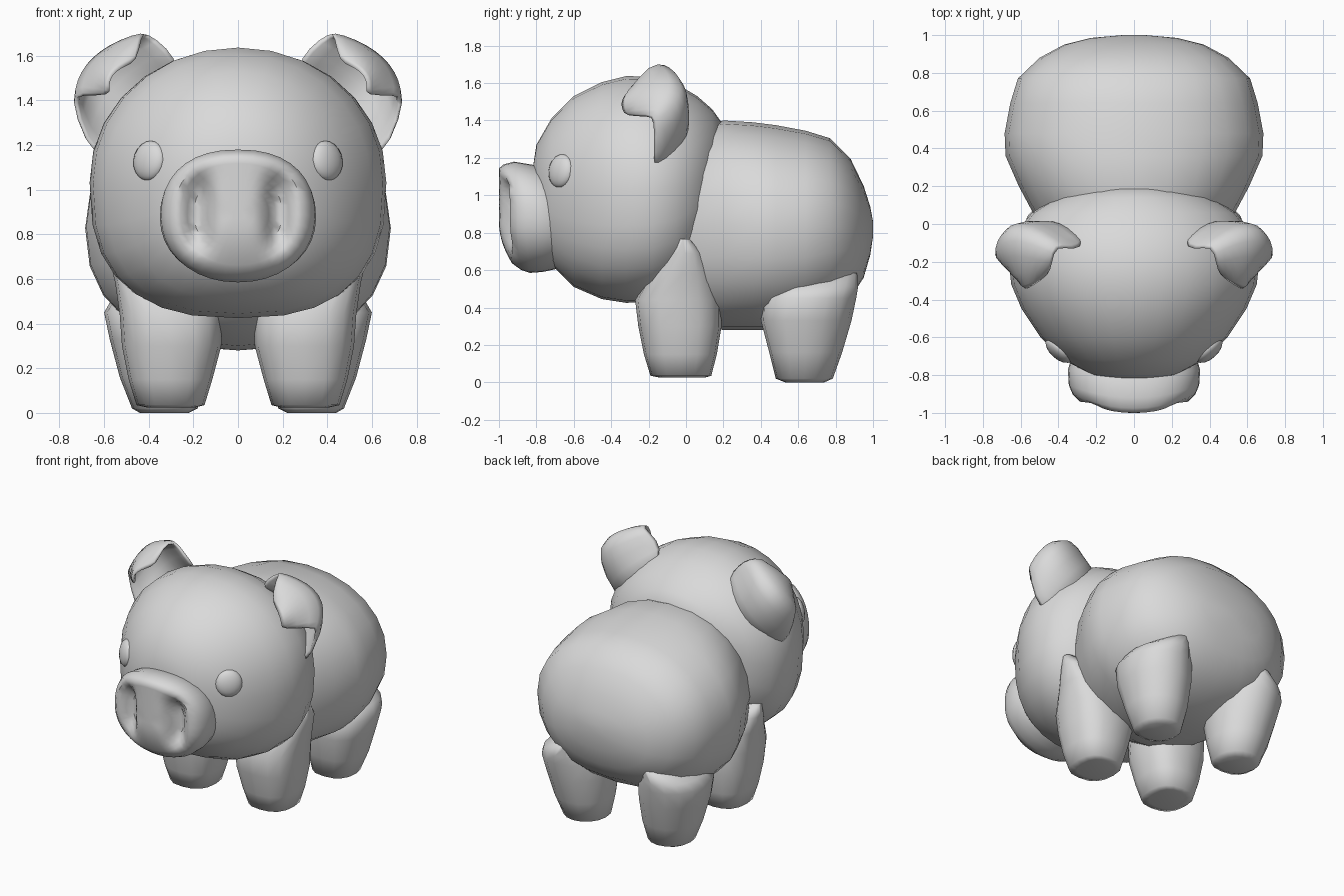
import bpy, bmesh, math
from mathutils import Vector

grey = bpy.data.materials.new("plain_grey")
grey.diffuse_color = (0.7, 0.7, 0.7, 1)


def finish(name, bm, angle=60):
    bmesh.ops.recalc_face_normals(bm, faces=bm.faces)
    me = bpy.data.meshes.new(name)
    bm.to_mesh(me)
    bm.free()
    ob = bpy.data.objects.new(name, me)
    bpy.context.collection.objects.link(ob)
    me.materials.append(grey)
    bpy.ops.object.select_all(action='DESELECT')
    bpy.context.view_layer.objects.active = ob
    ob.select_set(True)
    bpy.ops.object.shade_smooth_by_angle(angle=math.radians(angle))
    return ob


def loft(name, rings, axis, n=20, power=(2, 2), warp=None, angle=60):
    """Rounded rings (position, x0, x1, w0, w1) along y or z, joined and capped.
    power gives the squareness of the upper and lower half of each ring."""
    bm = bmesh.new()
    loops = []
    for p, x0, x1, w0, w1 in rings:
        loop = []
        for i in range(n):
            a = 2 * math.pi * i / n
            c, s = math.cos(a), math.sin(a)
            e = 2 / (power[0] if s >= 0 else power[1])
            x = (x0 + x1) / 2 + (x1 - x0) / 2 * math.copysign(abs(c) ** e, c)
            w = (w0 + w1) / 2 + (w1 - w0) / 2 * math.copysign(abs(s) ** e, s)
            co = Vector((x, p, w)) if axis == 'y' else Vector((x, w, p))
            loop.append(bm.verts.new(warp(co) if warp else co))
        loops.append(loop)
    for a, b in zip(loops, loops[1:]):
        for i in range(n):
            j = (i + 1) % n
            bm.faces.new((a[i], a[j], b[j], b[i]))
    bm.faces.new(loops[0])
    bm.faces.new(loops[-1])
    return finish(name, bm, angle)


def sym(rows):
    return [(p, -w, w, a, b) for p, w, a, b in rows]


# Body: narrow at the shoulders, wide at the rump
loft("body", sym([
    (-0.30, 0.20, 0.60, 1.00), (-0.15, 0.40, 0.42, 1.20), (0.05, 0.53, 0.30, 1.36),
    (0.20, 0.61, 0.28, 1.40), (0.36, 0.68, 0.28, 1.39), (0.48, 0.685, 0.28, 1.375),
    (0.64, 0.655, 0.31, 1.345), (0.77, 0.615, 0.37, 1.305), (0.88, 0.50, 0.45, 1.195),
    (0.95, 0.37, 0.56, 1.05), (0.985, 0.23, 0.68, 0.94), (1.0, 0.06, 0.78, 0.86)]),
    'y', n=24, power=(2.15, 2.3))

# Head: broad ball with full cheeks
loft("head", sym([
    (-0.82, 0.09, 0.98, 1.14), (-0.80, 0.22, 0.82, 1.27), (-0.72, 0.37, 0.63, 1.41),
    (-0.60, 0.495, 0.51, 1.53), (-0.45, 0.595, 0.445, 1.605), (-0.32, 0.65, 0.425, 1.637),
    (-0.18, 0.665, 0.43, 1.635), (-0.05, 0.63, 0.49, 1.595), (0.06, 0.54, 0.62, 1.53),
    (0.14, 0.41, 0.76, 1.46), (0.19, 0.25, 0.95, 1.39), (0.205, 0.06, 1.10, 1.22)]),
    'y', n=28, power=(2.05, 2.6))


# Snout: front rounds back at the sides and chin, with two pressed nostrils
def snout_shape(co):
    t = max(0, min(1, (-co.y - 0.72) / 0.25))
    back = 1.4 * max(0, 0.86 - co.z) ** 2 + 0.7 * co.x ** 2
    u, v = (abs(co.x) - 0.18) / 0.055, (co.z - 0.90) / 0.16
    dent = 0.10 * math.exp(-u * u - v ** 4) if co.y < -0.99 else 0
    return Vector((co.x, co.y + t * back + dent, co.z))


snout = [(-0.60, 0.28, 0.63, 1.06), (-0.72, 0.335, 0.60, 1.12), (-0.80, 0.35, 0.59, 1.16),
         (-0.92, 0.345, 0.585, 1.18), (-0.975, 0.325, 0.60, 1.165)]
for k in (0.96, 0.86, 0.76, 0.66, 0.56, 0.46, 0.36, 0.24, 0.10):
    snout.append((-1.0, 0.30 * k, 0.89 - 0.265 * k, 0.89 + 0.265 * k))
loft("snout", sym(snout), 'y', n=36, power=(2.3, 2.1), warp=snout_shape)

# Legs (right side rows, mirrored to the left)
front_rows = [
    (0.025, 0.19, 0.41, -0.14, 0.10), (0.035, 0.15, 0.455, -0.19, 0.135),
    (0.15, 0.115, 0.49, -0.225, 0.165), (0.30, 0.075, 0.52, -0.255, 0.19),
    (0.44, 0.075, 0.53, -0.272, 0.19), (0.58, 0.16, 0.55, -0.19, 0.15),
    (0.69, 0.30, 0.575, -0.10, 0.09), (0.765, 0.45, 0.57, -0.05, 0.02)]
hind_rows = [
    (0.0, 0.22, 0.44, 0.53, 0.74), (0.02, 0.18, 0.475, 0.48, 0.785),
    (0.16, 0.15, 0.53, 0.445, 0.835), (0.33, 0.14, 0.575, 0.40, 0.885),
    (0.45, 0.15, 0.60, 0.405, 0.91), (0.51, 0.18, 0.565, 0.46, 0.92),
    (0.585, 0.25, 0.42, 0.62, 0.915)]
# Ear: edge, middle, edge of each row from the base to the folded tip
ear_rows = [
    ((0.25, -0.10, 1.54), (0.45, 0.01, 1.34), (0.59, -0.17, 1.12)),
    ((0.31, -0.15, 1.64), (0.58, 0.01, 1.45), (0.69, -0.18, 1.20)),
    ((0.41, -0.11, 1.71), (0.66, -0.01, 1.58), (0.74, -0.17, 1.41)),
    ((0.43, -0.21, 1.69), (0.63, -0.16, 1.60), (0.71, -0.20, 1.42)),
    ((0.45, -0.27, 1.57), (0.56, -0.35, 1.51), (0.56, -0.33, 1.42))]

for side, s in (("right", 1), ("left", -1)):
    loft(f"front_leg_{side}", [(z, s * a, s * b, y0, y1) for z, a, b, y0, y1 in front_rows],
         'z', n=16, power=(2.5, 2.5), angle=80)
    loft(f"hind_leg_{side}", [(z, s * a, s * b, y0, y1) for z, a, b, y0, y1 in hind_rows],
         'z', n=16, power=(2.0, 2.5), angle=80)

    # Cupped ear with its tip folded forward
    bm = bmesh.new()
    grid = []
    for row in ear_rows:
        a, b, c = (Vector((s * x, y, z)) for x, y, z in row)
        m = 2 * b - (a + c) / 2
        grid.append([bm.verts.new(a * (1 - t) ** 2 + m * 2 * t * (1 - t) + c * t * t)
                     for t in (0, 0.2, 0.4, 0.6, 0.8, 1)])
    for r0, r1 in zip(grid, grid[1:]):
        for i in range(5):
            bm.faces.new((r0[i], r0[i + 1], r1[i + 1], r1[i]))
    ear = finish(f"ear_{side}", bm, 180)
    solid = ear.modifiers.new("thickness", 'SOLIDIFY')
    solid.thickness = 0.035
    solid.offset = 0
    ear.modifiers.new("rounding", 'SUBSURF').levels = 1

    # Eye: flat button facing outward
    bm = bmesh.new()
    bmesh.ops.create_uvsphere(bm, u_segments=16, v_segments=10, radius=1)
    eye = finish(f"eye_{side}", bm)
    eye.scale = (0.088, 0.045, 0.09)
    eye.rotation_euler = (math.radians(-8), 0, s * math.radians(42))
    eye.location = (s * 0.397, -0.668, 1.13)
